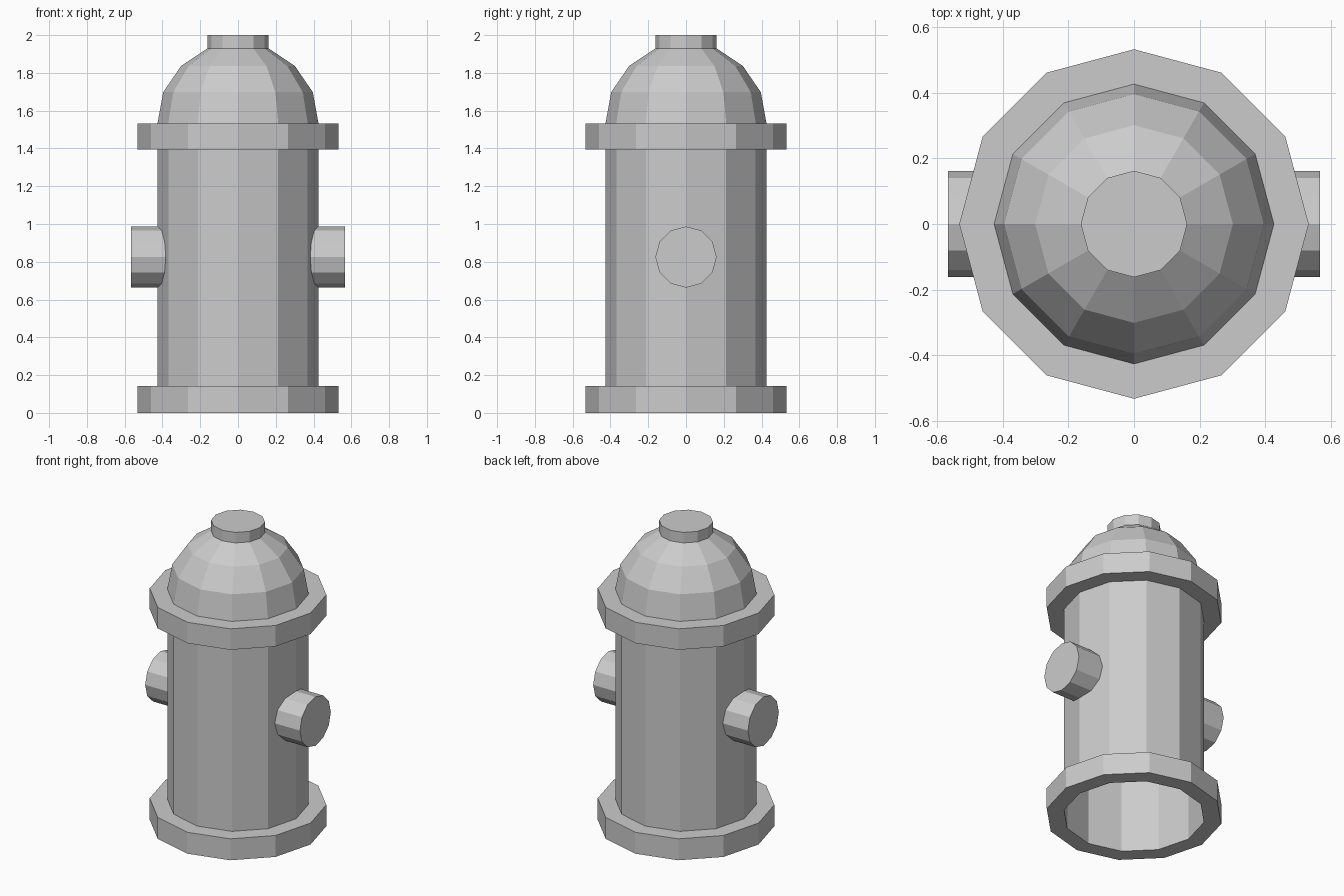
import bpy, bmesh
from math import pi, cos, sin
from mathutils import Matrix

if "Cube" in bpy.data.objects:
    bpy.data.objects.remove(bpy.data.objects["Cube"])

SIDES = 12


def lathe(name, profile, cap=False, matrix=None):
    """Revolve (radius, height) points into a flat-shaded 12-sided part."""
    bm = bmesh.new()
    rings = [[bm.verts.new((r * cos(2 * pi * i / SIDES), r * sin(2 * pi * i / SIDES), z))
              for i in range(SIDES)] for r, z in profile]
    for low, high in zip(rings, rings[1:]):
        for i in range(SIDES):
            j = (i + 1) % SIDES
            bm.faces.new((low[i], low[j], high[j], high[i]))
    if cap:
        bm.faces.new(rings[-1])
    if matrix:
        bm.transform(matrix)
    mesh = bpy.data.meshes.new(name)
    bm.to_mesh(mesh)
    bm.free()
    obj = bpy.data.objects.new(name, mesh)
    bpy.context.collection.objects.link(obj)
    return obj


BODY, FLANGE, PIPE = 0.426, 0.532, 0.162

# Barrel, open at the bottom
lathe("barrel", [(BODY, 0), (BODY, 1.533)])

# Base and collar flanges
for name, z0, z1 in (("base_flange", 0, 0.142), ("collar_flange", 1.394, 1.533)):
    lathe(name, [(BODY, z0), (FLANGE, z0), (FLANGE, z1), (BODY, z1)])

# Domed bonnet with the top nut
lathe("bonnet", [(BODY, 1.533), (0.396, 1.698), (0.301, 1.837), (PIPE, 1.93)])
lathe("top_nut", [(PIPE, 1.93), (PIPE, 2.0)], cap=True)

# Side outlets, mirrored left to right
outlet = lathe("side_outlets", [(PIPE, 0.38), (PIPE, 0.567)], cap=True,
               matrix=Matrix.Translation((0, 0, 0.825)) @ Matrix.Rotation(pi / 2, 4, 'Y'))
mirror = outlet.modifiers.new("Mirror", 'MIRROR')
mirror.use_axis = (True, False, False)
mirror.use_mirror_merge = False
